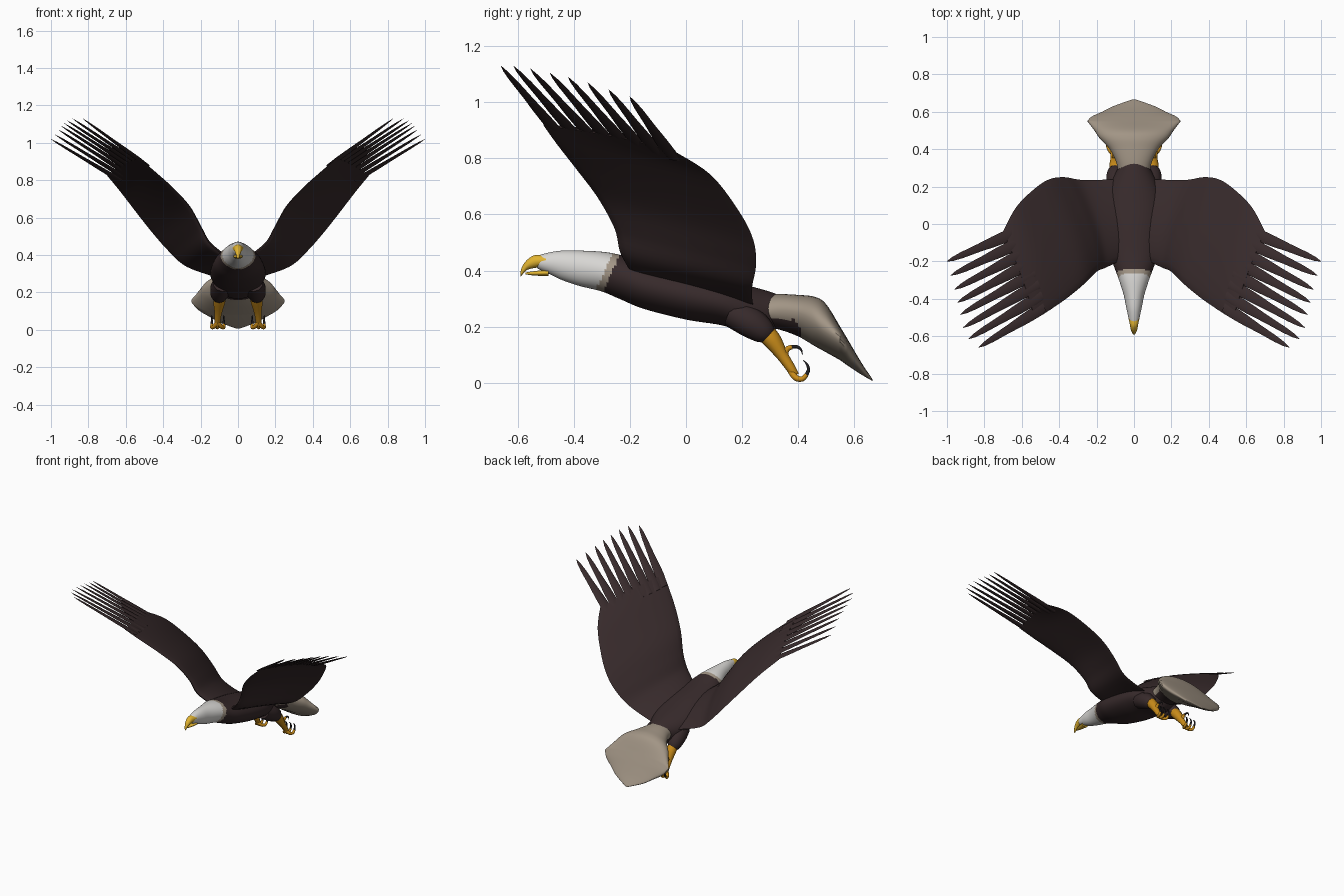
import bpy, bmesh, math
from mathutils import Vector

if "Cube" in bpy.data.objects:
    bpy.data.objects.remove(bpy.data.objects["Cube"])


def material(name, rgb):
    m = bpy.data.materials.new(name)
    m.diffuse_color = (*rgb, 1)
    m.use_nodes = True
    m.node_tree.nodes["Principled BSDF"].inputs["Base Color"].default_value = m.diffuse_color
    return m


BROWN = material("dark brown plumage", (.038, .023, .024))
WHITE = material("white plumage", (.68, .67, .65))
BEIGE = material("beige plumage", (.36, .30, .235))
YELLOW = material("beak yellow", (.75, .45, .03))
ORANGE = material("foot orange", (.58, .26, .01))
BLACK = material("claw black", (.015, .014, .016))


def smooth_table(rows, n):
    """Catmull-Rom resampling of a table of number tuples, n steps per span."""
    out = []
    for i in range(len(rows) - 1):
        p = [rows[max(0, min(len(rows) - 1, i + k))] for k in (-1, 0, 1, 2)]
        for j in range(n):
            t = j / n
            out.append(tuple(.5 * (2 * b + (c - a) * t + (2 * a - 5 * b + 4 * c - d) * t * t
                                   + (3 * b - a - 3 * c + d) * t ** 3)
                             for a, b, c, d in zip(*p)))
    return out + [tuple(rows[-1])]


def loft(name, rings, mats, rule=None, angle=50):
    """Closed skin through rings of points, with end caps."""
    bm = bmesh.new()
    vs = [[bm.verts.new(p) for p in r] for r in rings]
    n = len(rings[0])
    for a, b in zip(vs, vs[1:]):
        for k in range(n):
            bm.faces.new((a[k], a[(k + 1) % n], b[(k + 1) % n], b[k]))
    bm.faces.new(vs[0])
    bm.faces.new(vs[-1])
    bmesh.ops.recalc_face_normals(bm, faces=bm.faces)
    for f in bm.faces:
        f.material_index = rule(f.calc_center_median()) if rule else 0
    me = bpy.data.meshes.new(name)
    bm.to_mesh(me)
    bm.free()
    for m in mats:
        me.materials.append(m)
    ob = bpy.data.objects.new(name, me)
    bpy.context.collection.objects.link(ob)
    bpy.ops.object.select_all(action='DESELECT')
    ob.select_set(True)
    bpy.context.view_layer.objects.active = ob
    bpy.ops.object.shade_smooth_by_angle(angle=math.radians(angle))
    return ob


def oval(y, top, mid, bot, hw, n=40):
    """Upright ring across the body at y."""
    pts = []
    for k in range(n):
        a = 2 * math.pi * k / n
        s = math.sin(a)
        pts.append((hw * math.cos(a), y, mid + s * ((top - mid) if s > 0 else (mid - bot))))
    return pts


def ovals(rows, steps):
    return [oval(y, t, (t + b) / 2, b, w) for y, t, b, w in smooth_table(rows, steps)]


def tube(name, path, mat, steps=4, n=10):
    """Round limb through (x, y, z, radius) points."""
    pts = smooth_table(path, steps)
    rings = []
    for i, p in enumerate(pts):
        d = Vector(pts[min(i + 1, len(pts) - 1)][:3]) - Vector(pts[max(i - 1, 0)][:3])
        u = d.cross(Vector((1, 0, 0))).normalized()
        v = d.cross(u).normalized()
        rings.append([Vector(p[:3]) + p[3] * (u * math.cos(2 * math.pi * k / n)
                      + v * math.sin(2 * math.pi * k / n)) for k in range(n)])
    return loft(name, rings, [mat])


# Body and head: y, top, bottom, half width
def body_rule(c):
    edge = -.235 - (.46 - c.z) * .45
    return 1 if c.y < edge - .028 else 2 if c.y < edge else 0


loft("body_and_head", ovals([
    (-.535, .448, .412, .012), (-.52, .456, .402, .025), (-.48, .466, .384, .034),
    (-.44, .471, .365, .043), (-.38, .471, .345, .055), (-.30, .467, .325, .08),
    (-.24, .457, .30, .102), (-.15, .433, .263, .132), (0, .402, .225, .147),
    (.12, .372, .206, .145), (.2, .352, .183, .128), (.27, .333, .165, .10),
    (.32, .317, .19, .07), (.34, .30, .22, .03)], 8),
    [BROWN, WHITE, BEIGE], body_rule)

# Beak
loft("upper_beak", ovals([
    (-.50, .455, .415, .029), (-.54, .455, .409, .022), (-.565, .44, .403, .017),
    (-.58, .422, .39, .011), (-.588, .405, .38, .007), (-.591, .39, .378, .003)], 4), [YELLOW])
loft("lower_beak", ovals([
    (-.49, .404, .38, .025), (-.54, .398, .382, .015), (-.572, .393, .386, .004)], 4), [YELLOW])


# Tail fan: y, top, edge height, bottom, half width
def tail_rule(c):
    spot = math.hypot(c.x, c.y - .51) < .017 and c.z > .2
    under = c.y < .41 and c.z < .225 and abs(c.x) < .11
    return 1 if spot or under else 0


front = [(.27, .312, .25, .20, .085), (.33, .316, .26, .19, .095), (.40, .313, .25, .165, .13),
         (.46, .306, .22, .13, .185), (.50, .28, .19, .108, .212), (.55, .20, .157, .08, .25)]
back = [(.55, .20, .157, .08, .25), (.575, .158, .128, .062, .225), (.60, .115, .09, .045, .17),
        (.63, .065, .05, .026, .11), (.665, .013, .01, .006, .012)]
rows = smooth_table(front, 6)[:-1] + smooth_table(back, 5)
loft("tail", [oval(*r) for r in rows], [BEIGE, BROWN], tail_rule, 35)

# Wing stations: leading edge xyz, trailing edge xyz, half thickness
STATIONS = smooth_table([
    (.08, -.20, .40, .08, .24, .27, .022), (.155, -.235, .465, .27, .235, .335, .028),
    (.20, -.255, .55, .37, .25, .42, .024), (.26, -.315, .66, .45, .24, .51, .02),
    (.35, -.39, .76, .53, .19, .61, .016), (.45, -.46, .85, .63, .09, .74, .012),
    (.53, -.51, .92, .70, -.04, .825, .006)], 5)


def wing_frame(i):
    r = STATIONS[i]
    lead, trail = Vector(r[:3]), Vector(r[3:6])
    a, b = STATIONS[max(i - 1, 0)], STATIONS[min(i + 1, len(STATIONS) - 1)]
    span = Vector([b[k] + b[k + 3] - a[k] - a[k + 3] for k in range(3)])
    normal = span.cross(trail - lead).normalized()
    return lead, trail - lead, normal if normal.z > 0 else -normal, r[6]


def wing_point(i, t):
    lead, chord, normal, _ = wing_frame(i)
    return lead + chord * t + normal * (.12 * chord.length * t * (1 - t))


def wing_ring(i, n=24):
    _, _, normal, thick = wing_frame(i)
    ring = []
    for k in range(n):
        a = 2 * math.pi * k / n
        t = .5 - .5 * math.cos(a)
        ring.append(wing_point(i, t) + normal * (thick * math.sin(a) * (1.3 - .8 * t)))
    return ring


# Eight flight feather tips, front to back
TIPS = [(.83, -.66, 1.13), (.885, -.615, 1.13), (.915, -.555, 1.12), (.93, -.485, 1.105),
        (.945, -.42, 1.09), (.96, -.35, 1.07), (.98, -.275, 1.045), (1.0, -.20, 1.02)]
last = len(STATIONS) - 1


def feather_rings(i):
    _, chord, normal, _ = wing_frame(last)
    across = chord.normalized()
    base, tip = wing_point(last, (i + .5) / 8), Vector(TIPS[i])
    rings = []
    for t, w in ((-.2, .026), (0, .032), (.2, .029), (.45, .022), (.75, .017), (.9, .011), (1, .001)):
        c = base.lerp(tip, t)
        rings.append([c + across * (w * math.cos(k * math.pi / 4))
                      + normal * (.2 * w * math.sin(k * math.pi / 4)) for k in range(8)])
    return rings


def flip(rings, s):
    return [[(p[0] * s, p[1], p[2]) for p in r] for r in rings]


for side, s in (("left", 1), ("right", -1)):
    # Wing and flight feathers
    loft(side + "_wing", flip([wing_ring(i) for i in range(last + 1)], s), [BROWN])
    for i in range(8):
        loft(f"{side}_flight_feather_{i + 1}", flip(feather_rings(i), s), [BROWN])

    # Thigh, shank and toes with claws
    def limb(name, path, mat):
        tube(side + "_" + name, [(x * s, y, z, r) for x, y, z, r in path], mat)

    limb("thigh", [(.085, .16, .25, .05), (.095, .23, .215, .055), (.10, .28, .18, .043),
                   (.10, .305, .16, .02)], BROWN)
    limb("shank", [(.095, .27, .19, .03), (.10, .305, .155, .033), (.106, .345, .095, .021),
                   (.11, .375, .05, .017), (.11, .39, .025, .014)], ORANGE)
    for i, dx in enumerate((-.034, 0, .03)):
        x = .11 + dx
        limb(f"front_toe_{i + 1}", [(.11, .375, .04, .012), (.11 + dx * .6, .392, .017, .011),
                                    (x, .415, .013, .009), (x, .43, .028, .008)], ORANGE)
        limb(f"front_claw_{i + 1}", [(x, .428, .025, .007), (x, .437, .045, .006),
                                     (x, .432, .065, .004), (x, .418, .08, .001)], BLACK)
    limb("hind_toe", [(.108, .37, .06, .012), (.108, .354, .09, .011), (.108, .36, .118, .01),
                      (.108, .378, .127, .008)], ORANGE)
    limb("hind_claw", [(.108, .375, .127, .007), (.108, .395, .128, .006),
                       (.108, .41, .118, .004), (.108, .416, .10, .001)], BLACK)
